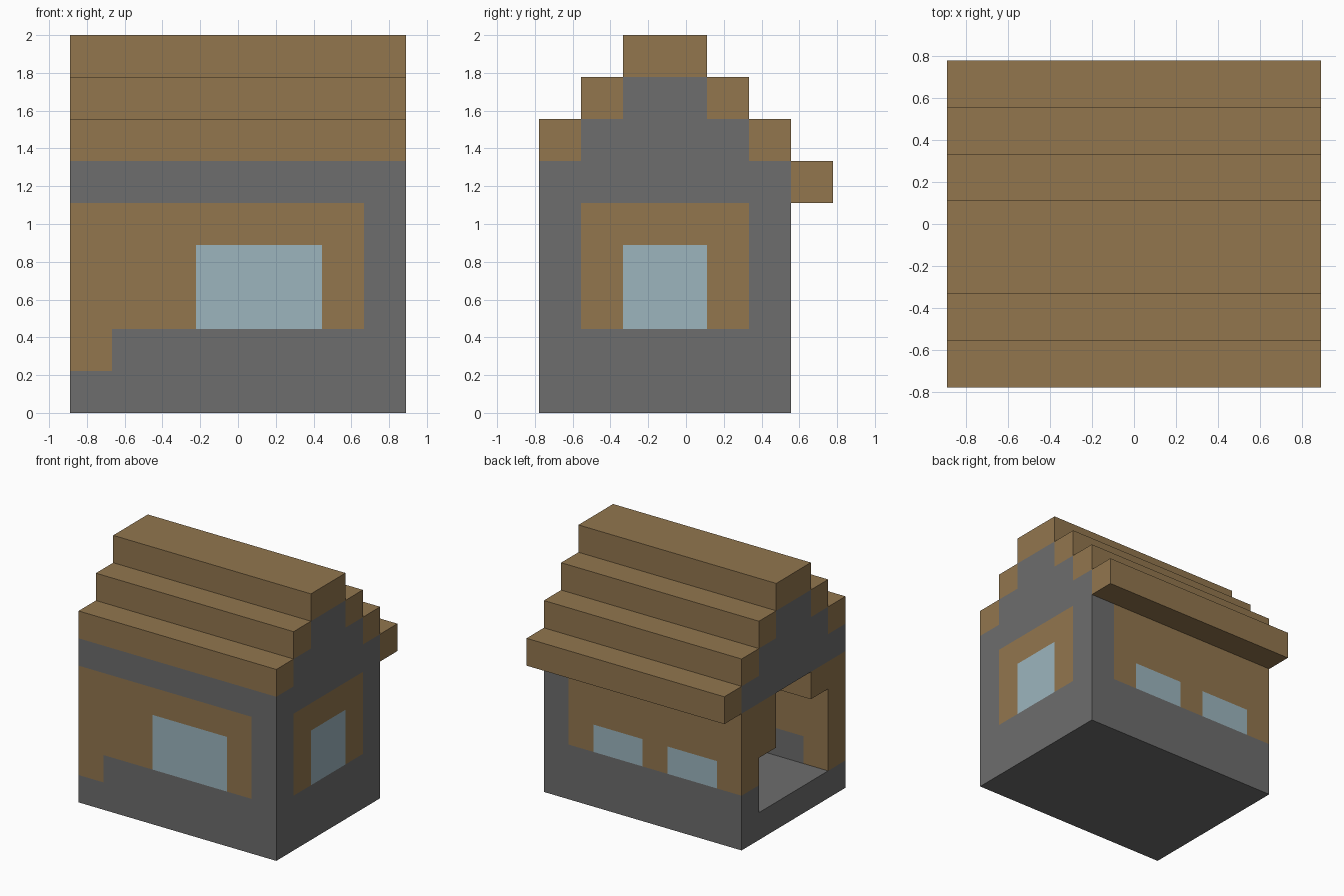
import bpy, bmesh, math
from mathutils import Vector

U = 2 / 9                      # one building block
SHIFT = Vector((0, -3.5, 0))   # grid y starts at the front wall

cube = bpy.data.objects.get("Cube")
if cube:
    bpy.data.objects.remove(cube, do_unlink=True)


def material(name, rgb):
    m = bpy.data.materials.new(name)
    m.use_nodes = True
    m.diffuse_color = (*rgb, 1)
    m.node_tree.nodes["Principled BSDF"].inputs["Base Color"].default_value = (*rgb, 1)
    return m


stone = material("stone_grey", (0.153, 0.153, 0.153))
timber = material("timber_brown", (0.287, 0.181, 0.076))
glass = material("window_blue", (0.333, 0.462, 0.515))


def prism(name, profile, x0, x1, mats):
    """Extrude a (y, z) profile along x, in block units."""
    bm = bmesh.new()
    face = bm.faces.new([bm.verts.new((x0, y, z)) for y, z in profile])
    ext = bmesh.ops.extrude_face_region(bm, geom=[face])["geom"]
    verts = [v for v in ext if isinstance(v, bmesh.types.BMVert)]
    bmesh.ops.translate(bm, vec=(x1 - x0, 0, 0), verts=verts)
    bmesh.ops.recalc_face_normals(bm, faces=bm.faces)
    mesh = bpy.data.meshes.new(name)
    bm.to_mesh(mesh)
    bm.free()
    for m in mats:
        mesh.materials.append(m)
    ob = bpy.data.objects.new(name, mesh)
    bpy.context.collection.objects.link(ob)
    return ob


def to_scale(ob):
    for v in ob.data.vertices:
        v.co = (v.co + SHIFT) * U


# House body with stepped gables
body = prism("house_walls",
             [(0, 0), (6, 0), (6, 6), (5, 6), (5, 7), (4, 7), (4, 8),
              (2, 8), (2, 7), (1, 7), (1, 6), (0, 6)],
             -4, 4, [stone, timber, glass])

# Room, open at one end as a stepped doorway
room = prism("room_cutter",
             [(1, 1), (5, 1), (5, 3), (4, 3), (4, 5), (2, 5), (2, 4), (1, 4)],
             -5, 3, [stone])
room.hide_render = True
cut = body.modifiers.new("room", "BOOLEAN")
cut.operation = "DIFFERENCE"
cut.solver = "EXACT"
cut.object = room
bpy.context.view_layer.update()
hollow = bpy.data.meshes.new_from_object(
    body.evaluated_get(bpy.context.evaluated_depsgraph_get()))
body.modifiers.clear()
body.data = hollow
hollow.name = "house_walls"
bpy.data.objects.remove(room, do_unlink=True)
hollow.materials.clear()
for m in (stone, timber, glass):
    hollow.materials.append(m)


def block_colour(i, j, k):
    """Material slot of the block in column i, row j, layer k."""
    front_pane = j == 0 and -1 <= i <= 1 and k in (2, 3)
    back_pane = j == 5 and i in (-3, -2, 0, 1) and k == 2
    side_pane = i == 3 and j in (2, 3) and k in (2, 3)
    if front_pane or back_pane or side_pane:
        return 2
    stone_corner = i == 3 and j in (0, 5)
    low_post = i == -4 and j == 0 and k == 1
    return 1 if low_post or (2 <= k <= 4 and not stone_corner) else 0


# Cut the walls along block lines, colour each block, merge equal neighbours
bm = bmesh.new()
bm.from_mesh(hollow)
for axis, lines in enumerate((range(-3, 4), range(1, 6), range(1, 8))):
    no = Vector((0, 0, 0))
    no[axis] = 1
    for n in lines:
        bmesh.ops.bisect_plane(bm, geom=bm.verts[:] + bm.edges[:] + bm.faces[:],
                               dist=1e-4, plane_co=no * n, plane_no=no)
bm.normal_update()
for f in bm.faces:
    cell = f.calc_center_median() - f.normal * 0.5
    f.material_index = block_colour(*(math.floor(c) for c in cell))
bmesh.ops.dissolve_limit(bm, angle_limit=0.02, verts=bm.verts, edges=bm.edges,
                         delimit={"MATERIAL"})
bm.to_mesh(hollow)
bm.free()
to_scale(body)

# Roof beams: front depth, back depth, base layer
beams = {"front_eave": (0, 1, 6), "front_upper": (1, 2, 7), "ridge": (2, 4, 8),
         "back_upper": (4, 5, 7), "back_lower": (5, 6, 6), "back_overhang": (6, 7, 5)}
for name, (a, b, z) in beams.items():
    to_scale(prism("roof_" + name, [(a, z), (b, z), (b, z + 1), (a, z + 1)],
                   -4, 4, [timber]))
